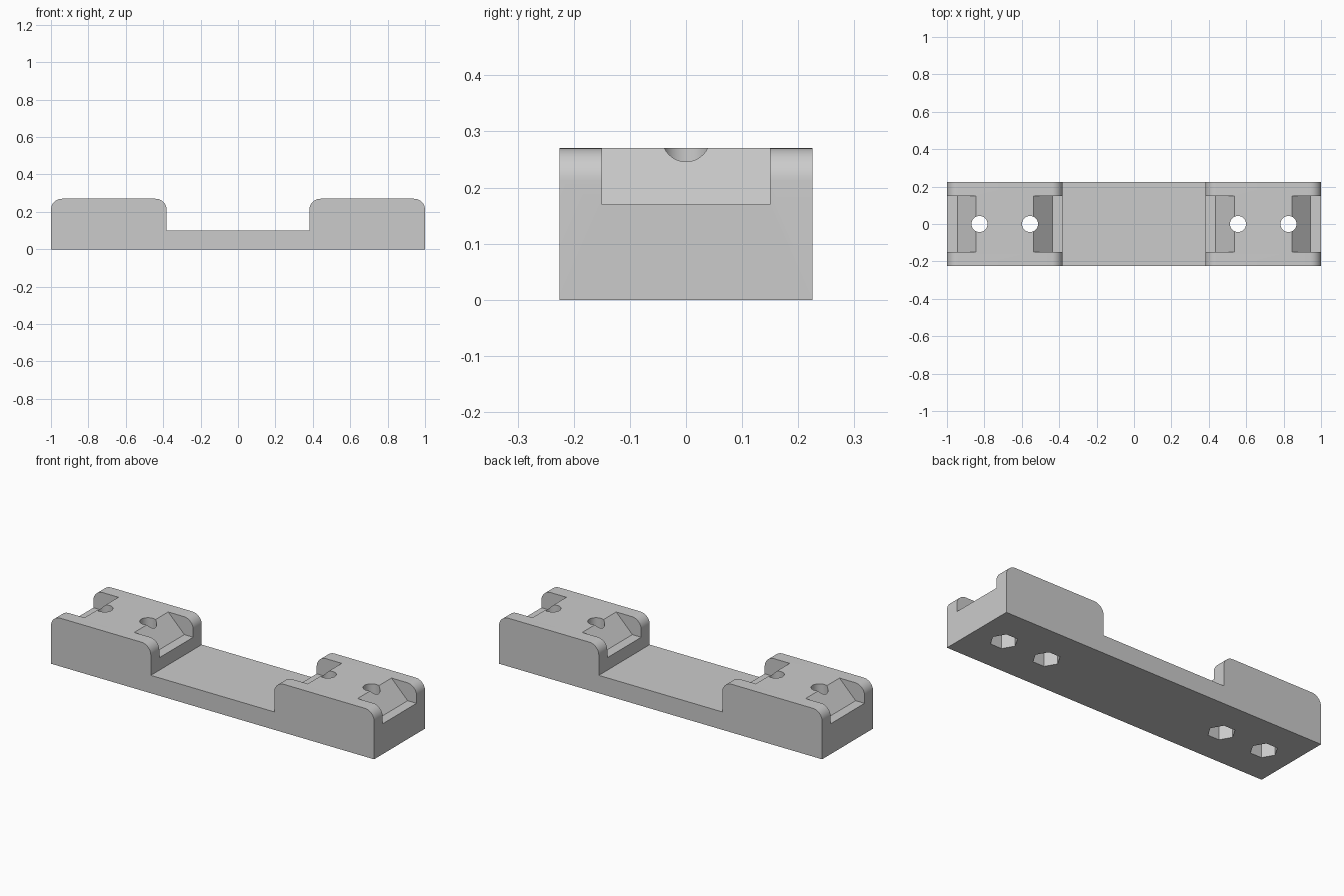
import bpy, bmesh, math

if "Cube" in bpy.data.objects:
    bpy.data.objects.remove(bpy.data.objects["Cube"])

HALF_W, FLOOR, TOP = 0.225, 0.1, 0.27
INNER, RADIUS = 0.382, 0.058
BLOCK_MID, HALF_BLOCK = (1 + INNER) / 2, (1 - INNER) / 2
NOTCH_Z, NOTCH_HALF_W = 0.17, 0.15
HOLE_OFFSET = 0.135

grey = bpy.data.materials.new("light grey")
grey.diffuse_color = (0.6, 0.6, 0.6, 1)
grey.use_nodes = True
grey.node_tree.nodes["Principled BSDF"].inputs["Base Color"].default_value = grey.diffuse_color


def prism(name, points, axis, lo, hi):
    """Extrude a 2D outline along y (points are x, z) or z (points are x, y)."""
    bm = bmesh.new()
    place = (lambda p: (p[0], lo, p[1])) if axis == "y" else (lambda p: (p[0], p[1], lo))
    face = bm.faces.new([bm.verts.new(place(p)) for p in points])
    out = bmesh.ops.extrude_face_region(bm, geom=[face])
    verts = [g for g in out["geom"] if isinstance(g, bmesh.types.BMVert)]
    step = (0, hi - lo, 0) if axis == "y" else (0, 0, hi - lo)
    bmesh.ops.translate(bm, verts=verts, vec=step)
    bmesh.ops.recalc_face_normals(bm, faces=bm.faces)
    mesh = bpy.data.meshes.new(name)
    bm.to_mesh(mesh)
    bm.free()
    mesh.materials.append(grey)
    obj = bpy.data.objects.new(name, mesh)
    bpy.context.collection.objects.link(obj)
    return obj


def arc(cx, cy, r, start, end, steps):
    return [(cx + r * math.cos(math.radians(start + (end - start) * i / steps)),
             cy + r * math.sin(math.radians(start + (end - start) * i / steps)))
            for i in range(steps + 1)]


# Side outline: two rounded blocks joined by a low bridge
right = [(1, 0)]
right += arc(1 - RADIUS, TOP - RADIUS, RADIUS, 0, 90, 10)
right += arc(INNER + RADIUS, TOP - RADIUS, RADIUS, 90, 180, 10)
right += [(INNER, FLOOR)]
outline = right + [(-x, z) for x, z in reversed(right)]
body = prism("bracket_body", outline, "y", -HALF_W, HALF_W)

# Cutters: ramped end notches, screw holes and hexagonal nut pockets
cutters = []
for side in (-1, 1):
    mid = side * BLOCK_MID
    for end in (-1, 1):
        ramp = [(HALF_BLOCK + 0.05, NOTCH_Z), (HALF_BLOCK - 0.055, NOTCH_Z),
                (HALF_BLOCK - 0.255, NOTCH_Z + 0.2), (HALF_BLOCK + 0.05, NOTCH_Z + 0.2)]
        cutters.append(prism("notch_cutter", [(mid + end * x, z) for x, z in ramp],
                             "y", -NOTCH_HALF_W, NOTCH_HALF_W))
        hx = mid + end * HOLE_OFFSET
        cutters.append(prism("screw_cutter", arc(hx, 0, 0.043, 0, 360, 32)[:-1],
                             "z", 0.05, 0.4))
        cutters.append(prism("nut_cutter", arc(hx, 0, 0.07, 0, 360, 6)[:-1],
                             "z", -0.1, 0.12))

bpy.context.view_layer.objects.active = body
body.select_set(True)
for cutter in cutters:
    mod = body.modifiers.new("cut", "BOOLEAN")
    mod.operation = "DIFFERENCE"
    mod.solver = "EXACT"
    mod.object = cutter
    bpy.ops.object.modifier_apply(modifier=mod.name)
    bpy.data.objects.remove(cutter)

bpy.ops.object.shade_smooth_by_angle(angle=math.radians(30))
